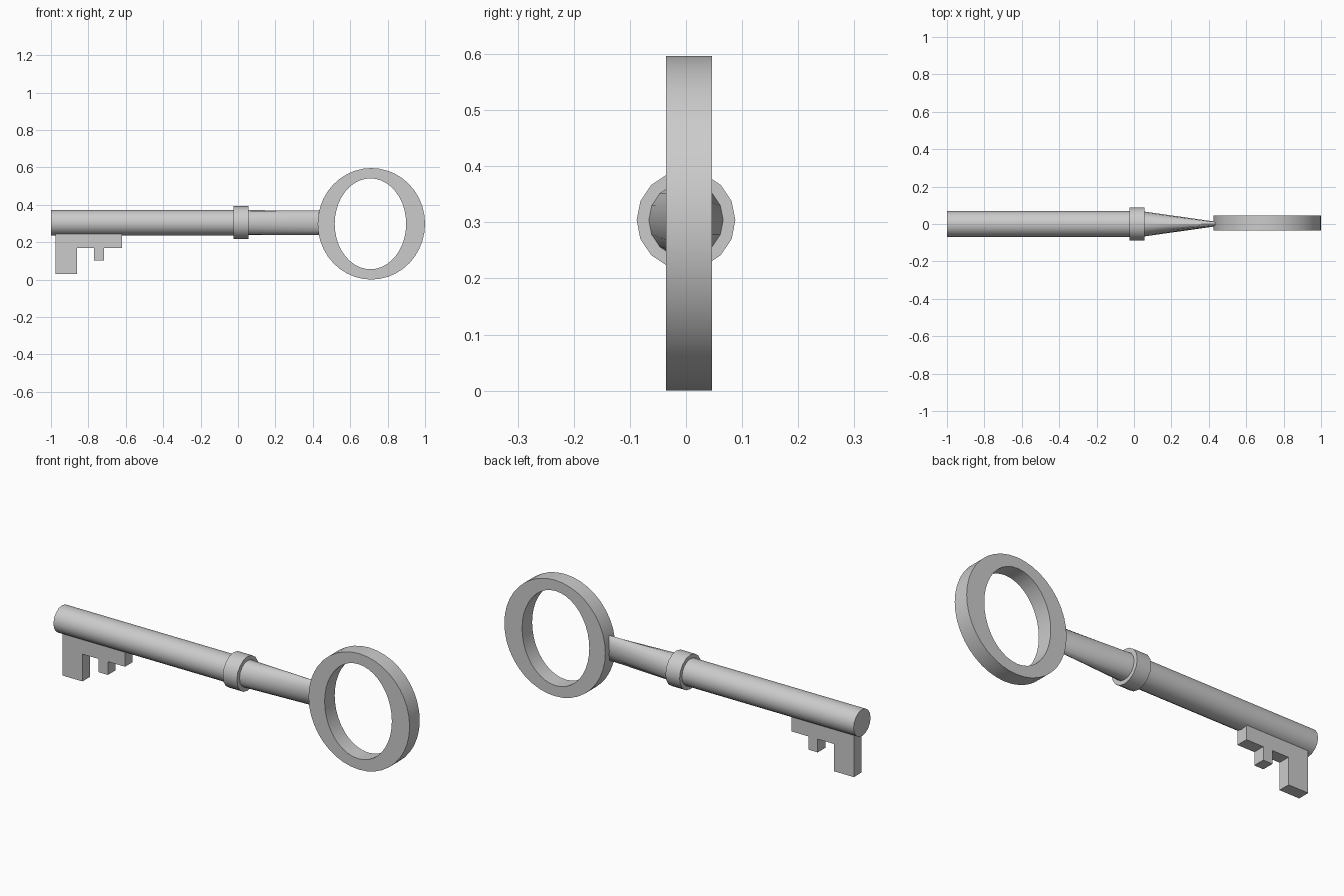
import bpy, bmesh
from math import sin, cos, pi, radians

if "Cube" in bpy.data.objects:
    bpy.data.objects.remove(bpy.data.objects["Cube"])

AXIS_Z = 0.304


def finish(name, bm, smooth=True):
    bmesh.ops.recalc_face_normals(bm, faces=bm.faces)
    mesh = bpy.data.meshes.new(name)
    bm.to_mesh(mesh)
    bm.free()
    obj = bpy.data.objects.new(name, mesh)
    bpy.context.collection.objects.link(obj)
    if smooth:
        bpy.ops.object.select_all(action='DESELECT')
        obj.select_set(True)
        bpy.context.view_layer.objects.active = obj
        bpy.ops.object.shade_smooth_by_angle(angle=radians(35))
    return obj


def bridge(bm, a, b):
    n = len(a)
    for i in range(n):
        bm.faces.new((a[i], a[(i + 1) % n], b[(i + 1) % n], b[i]))


def rod(name, stations, sides=16):
    """Loft elliptical sections (x, y radius, z radius) along x and cap the ends."""
    bm = bmesh.new()
    rings = [[bm.verts.new((x, ry * cos(2 * pi * i / sides),
                            AXIS_Z + rz * sin(2 * pi * i / sides)))
              for i in range(sides)] for x, ry, rz in stations]
    for a, b in zip(rings, rings[1:]):
        bridge(bm, a, b)
    bm.faces.new(rings[0])
    bm.faces.new(rings[-1])
    return finish(name, bm)


# Round shaft, collar, and neck pinched flat toward the bow
rod("shaft", [(-1.0, 0.069, 0.068), (0.03, 0.069, 0.068)])
rod("collar", [(-0.025, 0.088, 0.088), (0.055, 0.088, 0.088)])
rod("neck", [(0.03, 0.069, 0.067), (0.05, 0.067, 0.067), (0.44, 0.012, 0.065)])

# Bow: round outside, narrower oval hole
bm = bmesh.new()
n = 40
loops = []
for cx, rx, rz, y in ((0.713, 0.287, 0.298, -0.036), (0.713, 0.287, 0.298, 0.046),
                      (0.708, 0.191, 0.243, 0.046), (0.708, 0.191, 0.243, -0.036)):
    loops.append([bm.verts.new((cx + rx * cos(2 * pi * i / n), y,
                                0.298 + rz * sin(2 * pi * i / n))) for i in range(n)])
for i in range(4):
    bridge(bm, loops[i], loops[(i + 1) % 4])
finish("bow_ring", bm)

# Bit: stepped tooth profile extruded in y
profile = [(-0.975, 0.265), (-0.975, 0.03), (-0.862, 0.03), (-0.862, 0.17),
           (-0.77, 0.17), (-0.77, 0.102), (-0.717, 0.102), (-0.717, 0.17),
           (-0.62, 0.17), (-0.62, 0.265)]
bm = bmesh.new()
front = [bm.verts.new((x, -0.031, z)) for x, z in profile]
back = [bm.verts.new((x, 0.031, z)) for x, z in profile]
bridge(bm, front, back)
bm.faces.new(front)
bm.faces.new(back)
finish("key_bit", bm, smooth=False)
